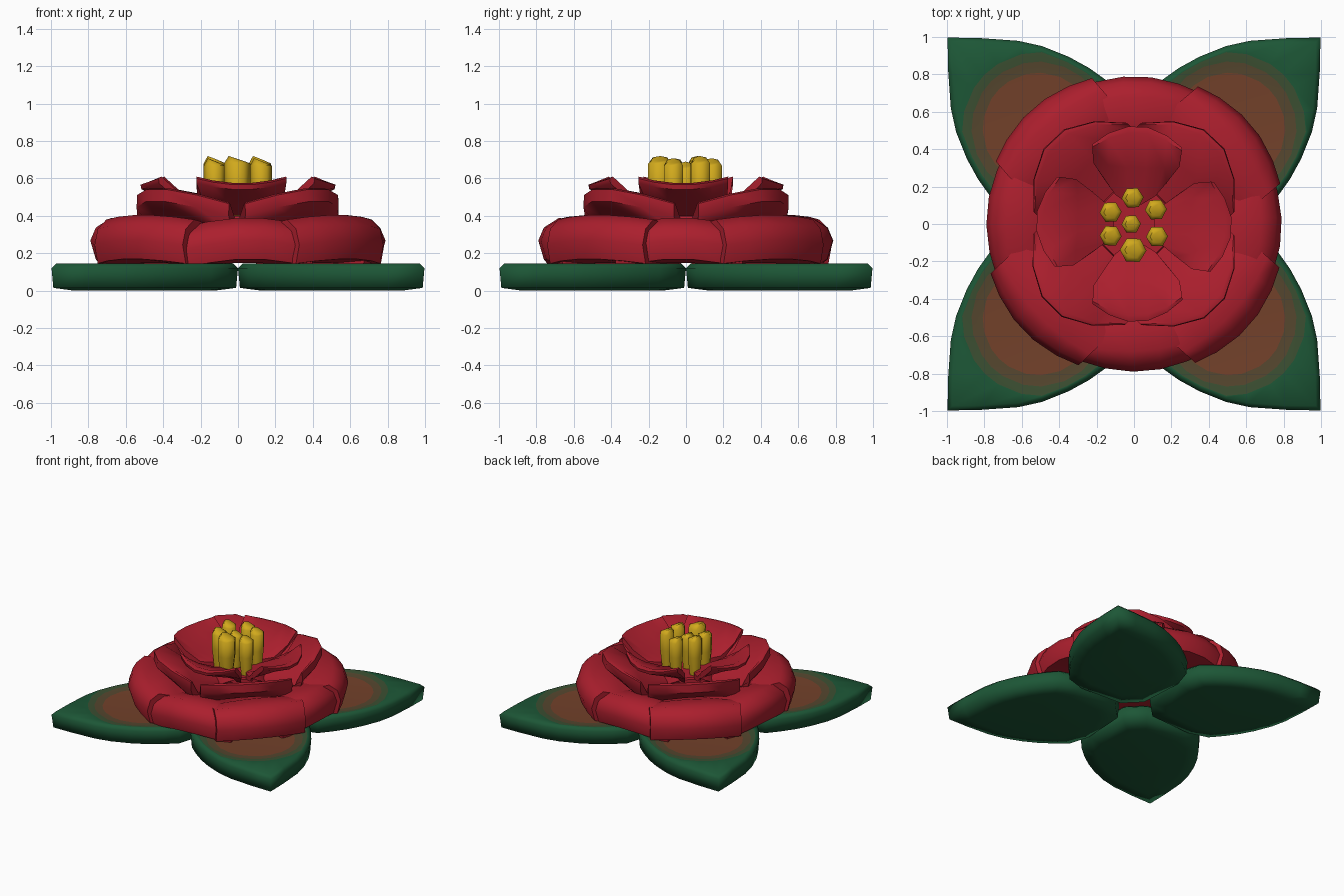
import bpy, bmesh, math, random
from mathutils import Matrix

random.seed(4)
cube = bpy.data.objects.get("Cube")
if cube:
    bpy.data.objects.remove(cube)


def material(name, rgb):
    m = bpy.data.materials.new(name)
    m.use_nodes = True
    lin = [(c / 255) ** 2.2 for c in rgb] + [1]
    m.diffuse_color = lin
    m.node_tree.nodes["Principled BSDF"].inputs["Base Color"].default_value = lin
    return m


red = material("petal red", (170, 36, 49))
gold = material("stamen gold", (208, 168, 34))
leaf_bands = [material("leaf green", (34, 87, 57)),
              material("leaf olive", (62, 80, 53)),
              material("leaf umber", (86, 72, 50)),
              material("leaf brown", (114, 67, 46))]


def finish(name, bm, mats, matrix, angle):
    bmesh.ops.recalc_face_normals(bm, faces=bm.faces)
    mesh = bpy.data.meshes.new(name)
    bm.to_mesh(mesh)
    bm.free()
    for m in mats:
        mesh.materials.append(m)
    obj = bpy.data.objects.new(name, mesh)
    bpy.context.collection.objects.link(obj)
    obj.matrix_world = matrix
    bpy.ops.object.select_all(action='DESELECT')
    obj.select_set(True)
    bpy.context.view_layer.objects.active = obj
    bpy.ops.object.shade_smooth_by_angle(angle=math.radians(angle))


def bridge(bm, a, b, mat=0):
    n = len(a)
    for i in range(n):
        f = bm.faces.new((a[i], a[(i + 1) % n], b[(i + 1) % n], b[i]))
        f.material_index = mat


def turn(degrees):
    return Matrix.Rotation(math.radians(degrees), 4, 'Z')


def petal(name, section, half_width, mid, pull, cup, degrees, stretch=1.0):
    """Loft a closed (radius, height) section sideways, shrinking it to the edges."""
    bm = bmesh.new()
    rings = []
    for t in (-1, -0.65, -0.22, 0.22, 0.65, 1):
        k = 1 - pull * t * t
        rings.append([bm.verts.new(((mid + (r - mid) * k) * stretch,
                                    half_width * t * (0.55 + 0.45 * min(1, r / mid)),
                                    z + cup * t * t * min(1, r / mid)))
                      for r, z in section])
    for a, b in zip(rings, rings[1:]):
        bridge(bm, a, b)
    bm.faces.new(rings[0])
    bm.faces.new(rings[-1])
    finish(name, bm, [red], turn(degrees), 50)


# Leaves: a thick slab with rings of colour around a brown middle
half_outline = [(1.41, 0.0), (1.28, 0.125), (1.13, 0.255), (1.02, 0.325), (0.88, 0.385),
                (0.76, 0.42), (0.64, 0.44), (0.52, 0.45), (0.37, 0.37), (0.12, 0.09)]
outline = half_outline + [(x, -y) for x, y in reversed(half_outline[1:])]
CENTRE = 0.72


def leaf(degrees):
    bm = bmesh.new()

    def ring(scale, z, limit=9.0):
        verts = []
        for x, y in outline:
            dx = x - CENTRE
            length = math.hypot(dx, y)
            k = min(length * scale, limit) / length
            verts.append(bm.verts.new((CENTRE + dx * k, y * k, z)))
        return verts

    rings = [ring(0.75, 0.0), ring(0.98, 0.015), ring(1, 0.12), ring(0.95, 0.145),
             ring(0.93, 0.145, 0.41), ring(0.86, 0.14, 0.36), ring(0.77, 0.135, 0.3)]
    for a, b, mat in zip(rings, rings[1:], (0, 0, 0, 0, 1, 2)):
        bridge(bm, a, b, mat)
    bm.faces.new(rings[0])
    bm.faces.new(rings[-1]).material_index = 3
    finish("leaf", bm, leaf_bands, turn(degrees), 85)


for i in range(4):
    leaf(45 + 90 * i)

# Outer petals: thick petals that roll over at the rim, diagonal ones wider out
outer = [(0.2, 0.25), (0.5, 0.36), (0.68, 0.39), (0.76, 0.34), (0.79, 0.27),
         (0.76, 0.17), (0.6, 0.15), (0.2, 0.17)]
for i in range(8):
    diagonal = i % 2
    section = [(r, z + 0.015 * diagonal * (z > 0.3)) for r, z in outer]
    petal("outer_petal", section, 0.34, 0.45, 0.24, -0.025 if diagonal else -0.05,
          45 * i + random.uniform(-6, 6), 1.04 if diagonal else 1.0)

# Middle petals: four wide cups on the diagonals
middle = [(0.1, 0.36), (0.4, 0.45), (0.6, 0.55), (0.63, 0.545), (0.635, 0.48),
          (0.52, 0.39), (0.1, 0.3)]
for i in range(4):
    petal("middle_petal", middle, 0.345, 0.35, 0.76, -0.08, 45 + 90 * i + random.uniform(-3, 3))

# Inner petals: four rounded spoons
inner = [(0.1, 0.43), (0.3, 0.5), (0.49, 0.575), (0.525, 0.565), (0.52, 0.54), (0.3, 0.45), (0.1, 0.37)]
for i in range(4):
    petal("inner_petal", inner, 0.24, 0.33, 0.55, 0.035, 90 * i + random.uniform(-3, 3))

# Core that joins the petals
bm = bmesh.new()
bmesh.ops.create_cone(bm, cap_ends=True, segments=12, radius1=0.3, radius2=0.2, depth=0.24)
finish("flower_core", bm, [red], Matrix.Translation((0, 0, 0.28)), 40)


# Stamens: six-sided stalks with blunt, slanted tips
def stamen(x, y, radius, top):
    bm = bmesh.new()
    levels = [(0.36, 0.6), (0.55, 0.95), (top - 0.04, 0.95), (top, 0.6)]
    rings = []
    for z, s in levels:
        slant = 0.015 if z == top else 0
        rings.append([bm.verts.new((x + radius * s * math.cos(a * math.pi / 3),
                                    y + radius * s * math.sin(a * math.pi / 3),
                                    z - slant * (1 + math.cos(a * math.pi / 3))))
                      for a in range(6)])
    for a, b in zip(rings, rings[1:]):
        bridge(bm, a, b)
    bm.faces.new(rings[0])
    bm.faces.new(rings[-1])
    finish("stamen", bm, [gold], turn(random.uniform(-5, 5)), 65)


for i in range(6):
    a = math.radians(30 + 60 * i)
    stamen(0.14 * math.cos(a), 0.14 * math.sin(a), 0.075 if i == 4 else 0.062, 0.72 - 0.012 * (i % 2))
stamen(-0.015, 0, 0.055, 0.69)
